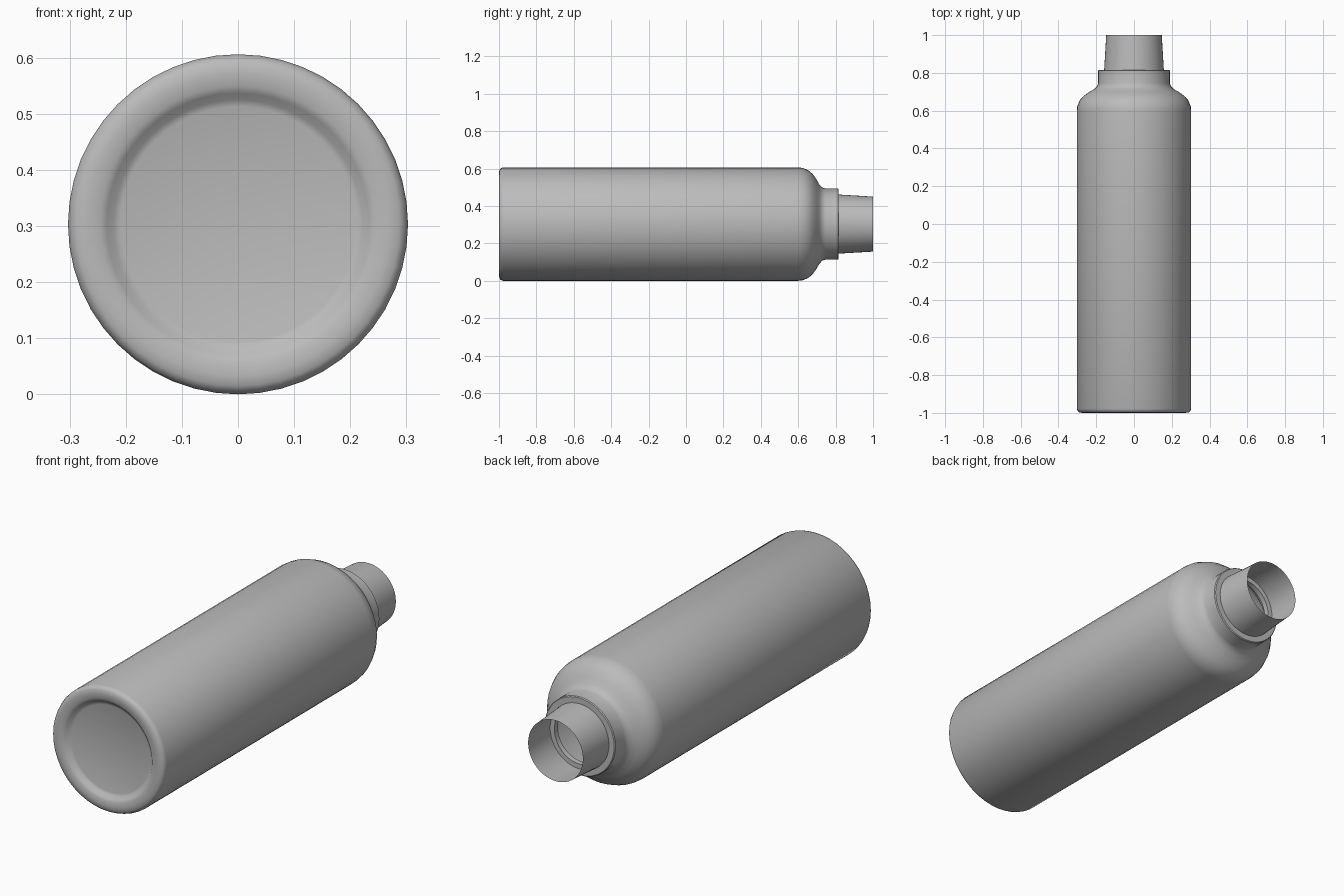
import bpy
import bmesh
import math

cube = bpy.data.objects.get("Cube")
if cube:
    bpy.data.objects.remove(cube, do_unlink=True)

SEGMENTS = 48
AXIS_HEIGHT = 0.303

grey = bpy.data.materials.new("plain grey")
grey.use_nodes = True
colour = (0.5, 0.5, 0.5, 1)
grey.diffuse_color = colour
grey.node_tree.nodes["Principled BSDF"].inputs["Base Color"].default_value = colour


def lathe(name, profile):
    """Spin (radius, y) points around the lengthwise axis."""
    bm = bmesh.new()
    verts = [bm.verts.new((0, y, r)) for r, y in profile]
    edges = [bm.edges.new(pair) for pair in zip(verts, verts[1:])]
    bmesh.ops.spin(bm, geom=verts + edges, cent=(0, 0, 0), axis=(0, 1, 0),
                   angle=math.tau, steps=SEGMENTS)
    bmesh.ops.remove_doubles(bm, verts=bm.verts, dist=0.0005)
    bmesh.ops.recalc_face_normals(bm, faces=bm.faces)
    # the outermost wall decides which way is outward
    outer = max(bm.faces, key=lambda f: f.calc_center_median().xz.length)
    centre = outer.calc_center_median()
    if outer.normal.x * centre.x + outer.normal.z * centre.z < 0:
        bmesh.ops.reverse_faces(bm, faces=bm.faces)
    mesh = bpy.data.meshes.new(name)
    bm.to_mesh(mesh)
    bm.free()
    mesh.materials.append(grey)
    obj = bpy.data.objects.new(name, mesh)
    obj.location.z = AXIS_HEIGHT
    bpy.context.collection.objects.link(obj)
    bpy.ops.object.select_all(action='DESELECT')
    bpy.context.view_layer.objects.active = obj
    obj.select_set(True)
    bpy.ops.object.shade_smooth_by_angle(angle=math.radians(40))
    return obj


# Body: recessed base, straight wall, rounded shoulder, collar and inner lip
lathe("bottle_body", [
    (0, -0.975), (0.21, -0.975), (0.222, -0.979), (0.234, -0.992),
    (0.246, -0.998), (0.27, -1), (0.288, -0.998), (0.298, -0.991),
    (0.303, -0.978), (0.303, 0.6), (0.3, 0.625), (0.287, 0.655),
    (0.267, 0.678), (0.238, 0.698), (0.212, 0.713), (0.196, 0.728),
    (0.19, 0.745), (0.19, 0.812), (0.186, 0.816), (0.135, 0.816),
    (0.135, 0.79),
])

# Neck: thin tapered tube, open at the mouth
lathe("neck_tube", [(0.158, 0.816), (0.147, 1)])
